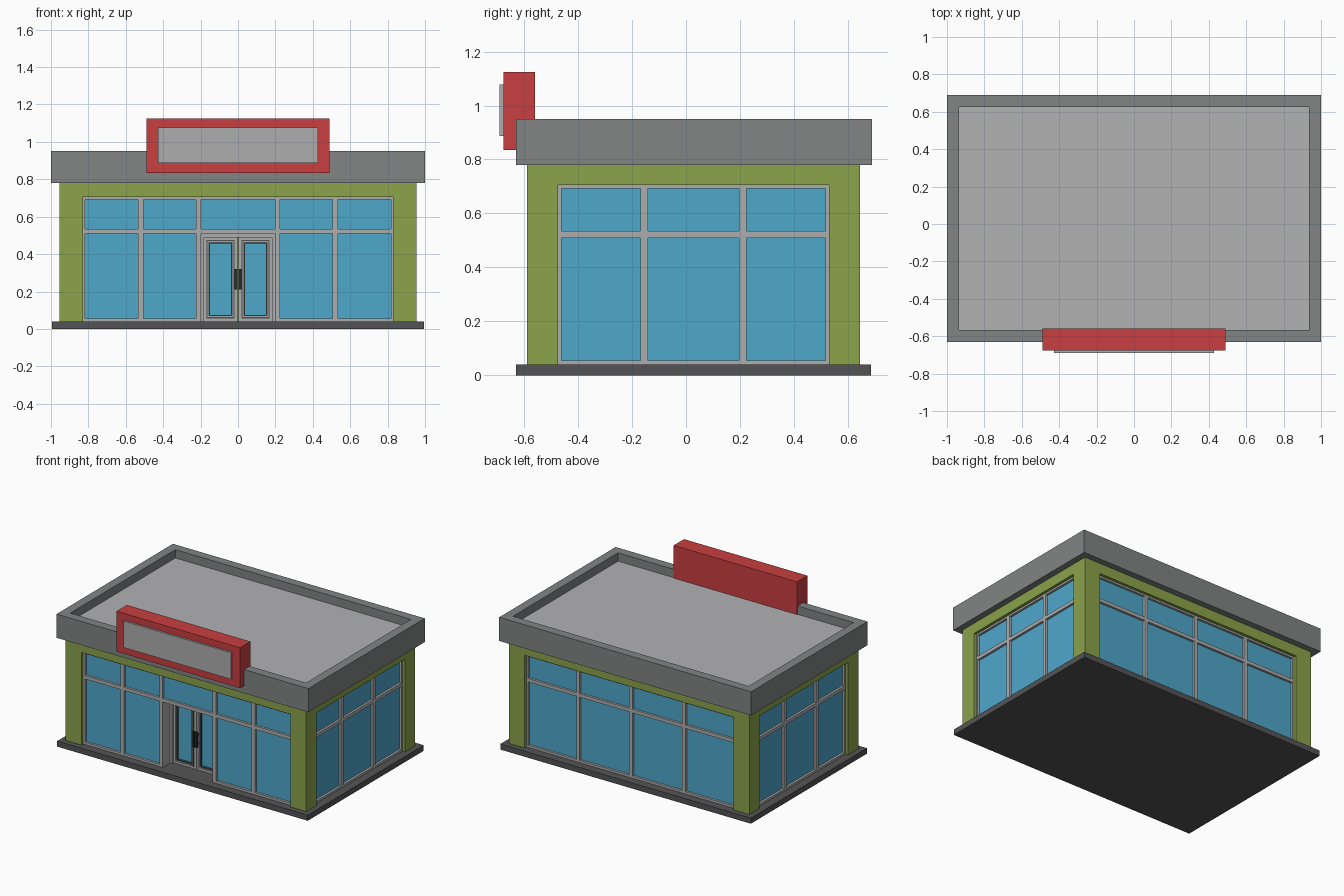
import bpy, bmesh
from mathutils import Vector

if "Cube" in bpy.data.objects:
    bpy.data.objects.remove(bpy.data.objects["Cube"])


def material(name, r, g, b):
    lin = [((c / 255 + 0.055) / 1.055) ** 2.4 for c in (r, g, b)]
    m = bpy.data.materials.new(name)
    m.diffuse_color = (*lin, 1)
    m.use_nodes = True
    m.node_tree.nodes["Principled BSDF"].inputs["Base Color"].default_value = m.diffuse_color
    return m


GREEN = material("wall green", 139, 163, 74)
GREY = material("parapet grey", 129, 133, 132)
ROOF = material("roof light grey", 178, 178, 180)
RED = material("sign red", 201, 63, 64)
BASE = material("base dark grey", 84, 84, 86)
GLASS = material("glass blue", 78, 168, 203)
FRAME = material("frame grey", 173, 174, 175)
TRIM = material("door trim dark", 74, 79, 80)
BLACK = material("handle black", 42, 43, 46)

# wall planes and storey heights
WX, WF, WB = 0.955, -0.59, 0.645
Z0, Z1, TOP = 0.04, 0.705, 0.78
BAR0, BAR1 = 0.51, 0.535


def add_box(bm, x0, x1, y0, y1, z0, z1):
    vs = bmesh.ops.create_cube(bm, size=1)["verts"]
    for v in vs:
        v.co = Vector((x1 if v.co.x > 0 else x0,
                       y1 if v.co.y > 0 else y0,
                       z1 if v.co.z > 0 else z0))


def finish(name, bm, *mats):
    me = bpy.data.meshes.new(name)
    bmesh.ops.recalc_face_normals(bm, faces=bm.faces)
    bm.to_mesh(me)
    bm.free()
    for m in mats:
        me.materials.append(m)
    ob = bpy.data.objects.new(name, me)
    bpy.context.collection.objects.link(ob)
    return ob


def boxes(name, mat, items):
    bm = bmesh.new()
    for b in items:
        add_box(bm, *b)
    return finish(name, bm, mat)


def on_side(side, u0, u1, d0, d1, z0, z1):
    """Box along a wall: u runs along it, d is depth behind its face."""
    if side == "front":
        return (u0, u1, WF + d0, WF + d1, z0, z1)
    if side == "back":
        return (u0, u1, WB - d1, WB - d0, z0, z1)
    if side == "right":
        return (WX - d1, WX - d0, u0, u1, z0, z1)
    return (-WX + d0, -WX + d1, u0, u1, z0, z1)


# base slab and walls
boxes("base_slab", BASE, [(-0.995, 0.995, -0.63, 0.685, 0, Z0)])
walls = boxes("walls", GREEN, [(-WX, WX, WF, WB, Z0, TOP)])


def cut(name, b):
    c = boxes(name, GREEN, [b])
    c.hide_render = True
    c.display_type = "WIRE"
    mod = walls.modifiers.new(name, "BOOLEAN")
    mod.operation = "DIFFERENCE"
    mod.solver = "EXACT"
    mod.object = c


# window bands: side, start, end, mullion centres
FR, GL = 0.02, 0.036
SIDES = [("front", -0.83, 0.83, (-0.52, -0.212, 0.212, 0.52)),
         ("back", -0.83, 0.83, (-0.42, 0, 0.42)),
         ("right", -0.475, 0.53, (-0.155, 0.21)),
         ("left", -0.475, 0.53, (-0.155, 0.21))]
for side, a, b, mullions in SIDES:
    cut(side + "_window_cutter", on_side(side, a, b, -0.05, 0.05, 0.0, Z1))
    w = 0.013
    bars = [(a, a + w, Z0, Z1), (b - w, b, Z0, Z1), (a, b, Z1 - w, Z1), (a, b, BAR0, BAR1)]
    bars += [(m - 0.0135, m + 0.0135, Z0, Z1) for m in mullions]
    door = side == "front"
    spans = [(a, -0.2), (0.2, b)] if door else [(a, b)]
    bars += [(s, e, Z0, Z0 + 0.016) for s, e in spans]
    boxes(side + "_window_frame", FRAME,
          [on_side(side, p, q, FR, 0.049, r, s) for p, q, r, s in bars])
    panes = [(a, b, BAR1, Z1)] + [(s, e, Z0, BAR0) for s, e in spans]
    boxes(side + "_glass", GLASS,
          [on_side(side, p, q, GL, GL + 0.008, r, s) for p, q, r, s in panes])

# recessed entrance
D = 0.12
cut("entrance_cutter", on_side("front", -0.225, 0.225, -0.05, 0.16, 0.0, BAR1))
boxes("entrance_lining", FRAME,
      [on_side("front", *v) for v in (
          (-0.225, -0.2, 0.03, 0.15, Z0, BAR1),
          (0.2, 0.225, 0.03, 0.15, Z0, BAR1),
          (-0.2, 0.2, 0.03, 0.15, BAR0, BAR1))])
boxes("door_surround", FRAME,
      [on_side("front", *v) for v in (
          (-0.2, -0.183, D - 0.015, 0.155, Z0, BAR0),
          (0.183, 0.2, D - 0.015, 0.155, Z0, BAR0),
          (-0.183, 0.183, D - 0.015, 0.155, 0.49, BAR0))])


def ring(x0, x1, z0, z1, w, d0, d1):
    return [on_side("front", *v) for v in (
        (x0, x0 + w, d0, d1, z0, z1), (x1 - w, x1, d0, d1, z0, z1),
        (x0 + w, x1 - w, d0, d1, z0, z0 + w), (x0 + w, x1 - w, d0, d1, z1 - w, z1))]


# door leaves: frame, dark trim, inner bead, glass, handle
for s, label in ((-1, "left"), (1, "right")):
    def span(p, q):
        return sorted((s * p, s * q))
    boxes(label + "_door_leaf", FRAME, ring(*span(0.002, 0.183), Z0, 0.49, 0.022, D, 0.15))
    boxes(label + "_door_trim", TRIM, ring(*span(0.019, 0.168), 0.057, 0.475, 0.018, D - 0.005, 0.15))
    boxes(label + "_door_bead", FRAME, ring(*span(0.025, 0.162), 0.063, 0.469, 0.005, D - 0.008, D))
    boxes(label + "_door_glass", GLASS,
          [on_side("front", *span(0.03, 0.16), D + 0.01, D + 0.018, 0.07, 0.465)])
    boxes(label + "_door_handle", BLACK,
          [on_side("front", *span(0.004, 0.02), D - 0.028, D - 0.014, 0.21, 0.32),
           on_side("front", *span(0.007, 0.017), D - 0.014, D, 0.225, 0.24),
           on_side("front", *span(0.007, 0.017), D - 0.014, D, 0.29, 0.305)])

# parapet with a sunken roof deck
bm = bmesh.new()
add_box(bm, -1, 1, -0.63, 0.69, TOP, 0.95)
bmesh.ops.recalc_face_normals(bm, faces=bm.faces)
top = max(bm.faces, key=lambda f: f.calc_center_median().z)
bmesh.ops.inset_region(bm, faces=[top], thickness=0.091)
deck = bmesh.ops.extrude_discrete_faces(bm, faces=[top])["faces"][0]
bmesh.ops.translate(bm, verts=deck.verts, vec=(0, 0, -0.06))
deck.material_index = 1
finish("parapet_roof", bm, GREY, ROOF)

# sign box and blank panel
boxes("sign_box", RED, [(-0.49, 0.49, -0.677, -0.56, 0.835, 1.125)])
boxes("sign_panel", FRAME, [(-0.427, 0.427, -0.691, -0.67, 0.887, 1.077)])
